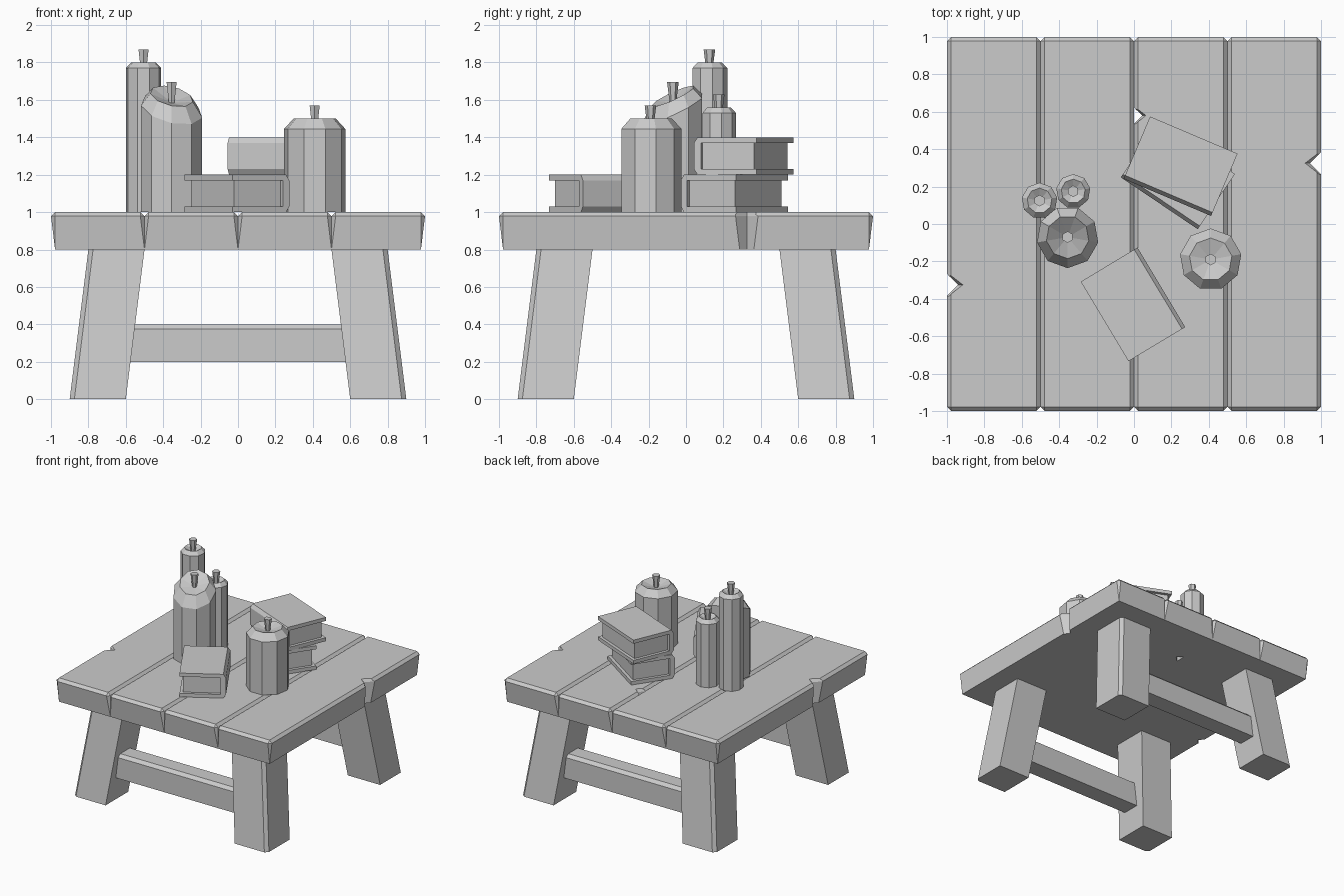
import bpy, bmesh
from math import cos, sin, pi, radians
from mathutils import Matrix

if "Cube" in bpy.data.objects:
    bpy.data.objects.remove(bpy.data.objects["Cube"])


def finish(name, bm, merge=False):
    if merge:
        bmesh.ops.dissolve_limit(bm, angle_limit=0.01, verts=bm.verts, edges=bm.edges)
    bmesh.ops.recalc_face_normals(bm, faces=bm.faces)
    me = bpy.data.meshes.new(name)
    bm.to_mesh(me)
    bm.free()
    ob = bpy.data.objects.new(name, me)
    bpy.context.collection.objects.link(ob)
    return ob


def loft(name, rings, matrix=None):
    """Skin a stack of equal-length point rings and cap both ends."""
    bm = bmesh.new()
    vs = [[bm.verts.new(p) for p in ring] for ring in rings]
    n = len(rings[0])
    for a, b in zip(vs, vs[1:]):
        for i in range(n):
            j = (i + 1) % n
            bm.faces.new((a[i], a[j], b[j], b[i]))
    bm.faces.new(vs[0][::-1])
    bm.faces.new(vs[-1])
    if matrix:
        bm.transform(matrix)
    return finish(name, bm)


# Table planks: bevelled top edges, corner chamfers fading out to the bottom
B = 0.022


def plank(i):
    x0, x1 = -1 + 0.5 * i, -0.5 + 0.5 * i
    bm = bmesh.new()
    for x, s in ((x0, 1), (x1, -1)):
        outer = B if abs(x) == 1 else 0
        for y in (-1, 1):
            yi = y * (1 - B)
            for p in ((x + s * B, yi, 1), (x, yi, 1 - B), (x + s * B, y, 1 - B),
                      (x + s * outer, yi, 0.8)):
                bm.verts.new(p)
    bmesh.ops.convex_hull(bm, input=bm.verts)
    return finish(f"plank_{i + 1}", bm, True)


planks = [plank(i) for i in range(4)]

# Chips cut out of three plank edges
for k, x, y, s, f in ((0, -1, -0.325, 1, 1), (2, 0, 0.58, 1, 0.75), (3, 1, 0.325, -1, 1)):
    rings = []
    for z, d, h in ((0.7, 0.06, 0.06), (0.978, 0.06, 0.06), (1.0, 0.085, 0.066), (1.05, 0.14, 0.08)):
        d, h = d * f, h * f
        w = h * (1 + 0.05 / d)
        rings.append([(x + s * d, y, z), (x - s * 0.05, y + w, z), (x - s * 0.05, y - w, z)])
    cutter = loft("chip_cutter", rings)
    cutter.hide_render = True
    cutter.hide_viewport = True
    mod = planks[k].modifiers.new("chip", 'BOOLEAN')
    mod.operation = 'DIFFERENCE'
    mod.object = cutter

# Splayed legs with a chamfered outer corner
for sx in (-1, 1):
    for sy in (-1, 1):
        rings = []
        for z, o in ((0, 0.9), (0.8, 0.8)):
            i, c = o - 0.3, o - 0.025
            rings.append([(sx * a, sy * b, z) for a, b in ((i, i), (o, i), (o, c), (c, o), (i, o))])
        loft(("front" if sy < 0 else "back") + ("_left" if sx < 0 else "_right") + "_leg", rings)

# Stretchers between the legs, front and back
for sy, nm in ((-1, "front"), (1, "back")):
    prof = ((0.65, 0.2), (0.8, 0.2), (0.8, 0.375), (0.775, 0.4), (0.65, 0.4))
    loft(nm + "_stretcher", [[(x, sy * y, z) for y, z in prof] for x in (-0.62, 0.62)])


# Books: C-shaped cover with a bulging spine, plus a page block
def book(name, x, y, z, ang, length, width):
    m = Matrix.Translation((x, y, z)) @ Matrix.Rotation(radians(ang), 4, 'Z')
    w, l = width / 2, length / 2
    cover = ((w, 0), (-w, 0), (-w - 0.02, 0.03), (-w - 0.02, 0.17), (-w, 0.2), (w, 0.2),
             (w, 0.17), (-w + 0.02, 0.17), (-w + 0.02, 0.03), (w, 0.03))
    loft(name + "_cover", [[(px, a, b) for a, b in cover] for px in (-l, l)], m)
    pages = ((w - 0.025, 0.03), (-w + 0.02, 0.03), (-w + 0.02, 0.17), (w - 0.025, 0.17))
    loft(name + "_pages", [[(px, a, b) for a, b in pages] for px in (0.025 - l, l - 0.025)], m)


book("single_book", -0.014, -0.435, 1.0, 121, 0.496, 0.334)
book("lower_book", 0.24, 0.267, 1.0, -34, 0.496, 0.336)
book("upper_book", 0.253, 0.318, 1.2, -23, 0.508, 0.342)


# Candles: nine-sided body, bevelled rim, shallow bowl and flared wick
def candle(name, x, y, r, edge, rim, rim_r, wick_top, slope=(0, 0), start=90):
    def ring(rad, z, tilt=1, n=9):
        pts = []
        for k in range(n):
            a = radians(start) + 2 * pi * k / n
            dx, dy = rad * cos(a), rad * sin(a)
            pts.append((x + dx, y + dy, z + tilt * (slope[0] * dx + slope[1] * dy)))
        return pts
    loft(name, [ring(r, 1.0, 0), ring(r, edge), ring(rim_r, rim), ring(0.015, rim - 0.03)])
    loft(name + "_wick", [ring(0.017, rim - 0.04, 0, 6), ring(0.031, wick_top, 0, 6)])


candle("wide_candle", 0.41, -0.19, 0.166, 1.445, 1.5, 0.115, 1.57)
candle("slanted_candle", -0.355, -0.07, 0.166, 1.55, 1.62, 0.115, 1.695, (-0.2, 0.45), -90)
candle("tall_candle", -0.505, 0.125, 0.096, 1.77, 1.8, 0.067, 1.87)
candle("thin_candle", -0.325, 0.175, 0.092, 1.53, 1.56, 0.065, 1.63)
